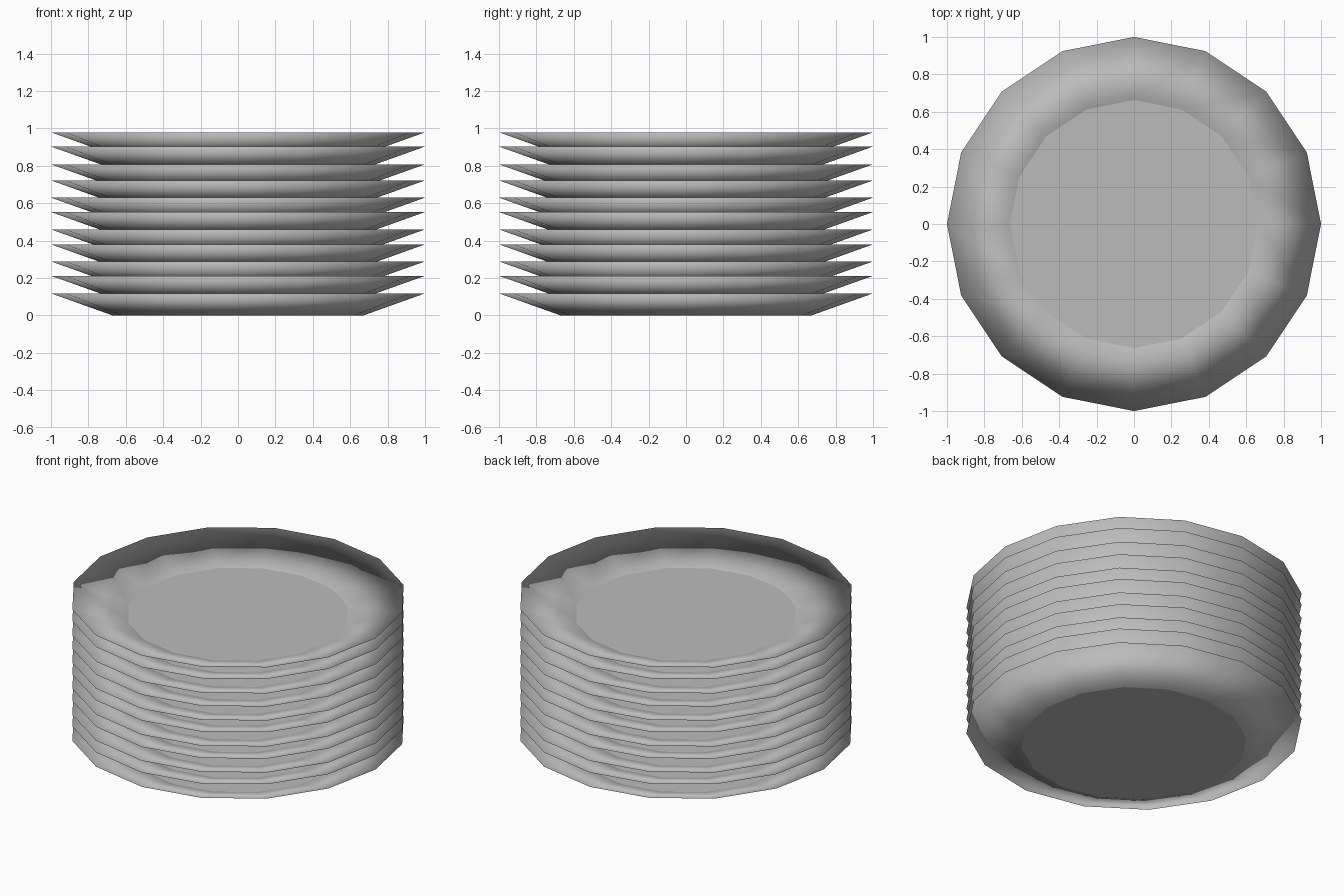
import bpy, bmesh, math

if "Cube" in bpy.data.objects:
    bpy.data.objects.remove(bpy.data.objects["Cube"])

SIDES = 16
RIM_HEIGHTS = [0.118, 0.212, 0.289, 0.38, 0.46, 0.553, 0.63, 0.722, 0.808, 0.903, 0.979]
DEPTH = 0.118

mat = bpy.data.materials.new("grey_ceramic")
mat.diffuse_color = (0.5, 0.5, 0.5, 1)
mat.use_nodes = True
mat.node_tree.nodes["Principled BSDF"].inputs["Base Color"].default_value = mat.diffuse_color


def ring(bm, radius, z):
    return [bm.verts.new((radius * math.cos(2 * math.pi * i / SIDES),
                          radius * math.sin(2 * math.pi * i / SIDES), z))
            for i in range(SIDES)]


def plate_mesh():
    bm = bmesh.new()
    base = ring(bm, 0.67, 0)
    rim = ring(bm, 1.0, DEPTH)
    floor = ring(bm, 0.663, 0.006)
    # flat base and eating surface
    bm.faces.new(base[::-1])
    bm.faces.new(floor)
    # flared underside and upper slope, smooth across the thin rim
    for low, high in ((base, rim), (rim, floor)):
        for i in range(SIDES):
            j = (i + 1) % SIDES
            bm.faces.new((low[i], low[j], high[j], high[i])).smooth = True
    mesh = bpy.data.meshes.new("plate")
    bm.to_mesh(mesh)
    bm.free()
    mesh.materials.append(mat)
    return mesh


# stack of plates
for n, z in enumerate(RIM_HEIGHTS):
    plate = bpy.data.objects.new(f"plate_{n + 1}", plate_mesh())
    plate.location.z = z - DEPTH
    bpy.context.collection.objects.link(plate)
